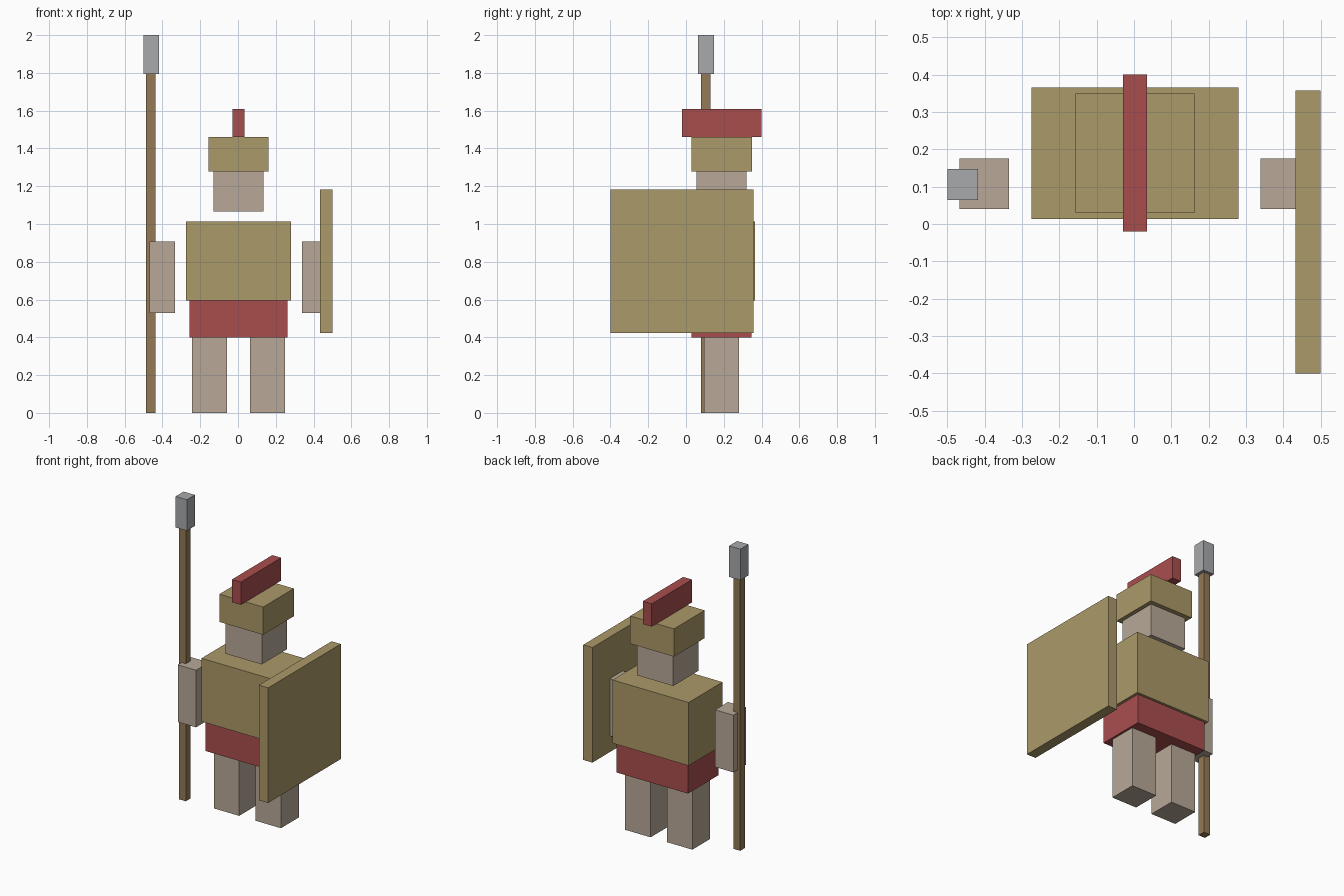
import bpy
import bmesh
from mathutils import Vector

cube = bpy.data.objects.get("Cube")
if cube:
    bpy.data.objects.remove(cube, do_unlink=True)


def make_material(name, rgb):
    mat = bpy.data.materials.new(name)
    mat.use_nodes = True
    colour = (*rgb, 1.0)
    mat.diffuse_color = colour
    mat.node_tree.nodes["Principled BSDF"].inputs["Base Color"].default_value = colour
    return mat


bronze = make_material("bronze", (0.41, 0.32, 0.138))
red = make_material("red cloth", (0.40, 0.076, 0.076))
skin = make_material("skin", (0.48, 0.395, 0.314))
wood = make_material("wood", (0.296, 0.195, 0.093))
steel = make_material("steel", (0.39, 0.40, 0.413))


def box(name, mat, x, y, z):
    """Box spanning the given (low, high) range on each axis."""
    low, high = (Vector(corner) for corner in zip(x, y, z))
    size, centre = high - low, (low + high) / 2
    bm = bmesh.new()
    bmesh.ops.create_cube(bm, size=1)
    bmesh.ops.scale(bm, vec=size, verts=bm.verts)
    mesh = bpy.data.meshes.new(name)
    bm.to_mesh(mesh)
    bm.free()
    mesh.materials.append(mat)
    obj = bpy.data.objects.new(name, mesh)
    obj.location = centre
    bpy.context.collection.objects.link(obj)
    return obj


# Body and head
box("torso", bronze, (-0.275, 0.28), (0.013, 0.365), (0.595, 1.012))
box("skirt", red, (-0.258, 0.262), (0.028, 0.348), (0.40, 0.595))
box("head", skin, (-0.131, 0.135), (0.055, 0.32), (1.065, 1.277))
box("helmet", bronze, (-0.157, 0.162), (0.03, 0.35), (1.277, 1.46))
box("crest", red, (-0.03, 0.035), (-0.02, 0.40), (1.46, 1.61))

# Limbs, mirrored about the body's centre line
MIDLINE = 0.0025
for side, sign in (("left", 1), ("right", -1)):
    def span(inner, outer):
        return sorted((MIDLINE + sign * inner, MIDLINE + sign * outer))

    box(side + "_leg", skin, span(0.06, 0.245), (0.094, 0.28), (0.0, 0.40))
    box(side + "_arm", skin, span(0.337, 0.47), (0.04, 0.175), (0.53, 0.907))

# Shield on the left arm, spear in the right
box("shield", bronze, (0.433, 0.50), (-0.40, 0.357), (0.423, 1.182))
box("spear_shaft", wood, (-0.486, -0.437), (0.08, 0.129), (0.0, 1.795))
box("spear_head", steel, (-0.50, -0.418), (0.064, 0.147), (1.795, 2.0))
